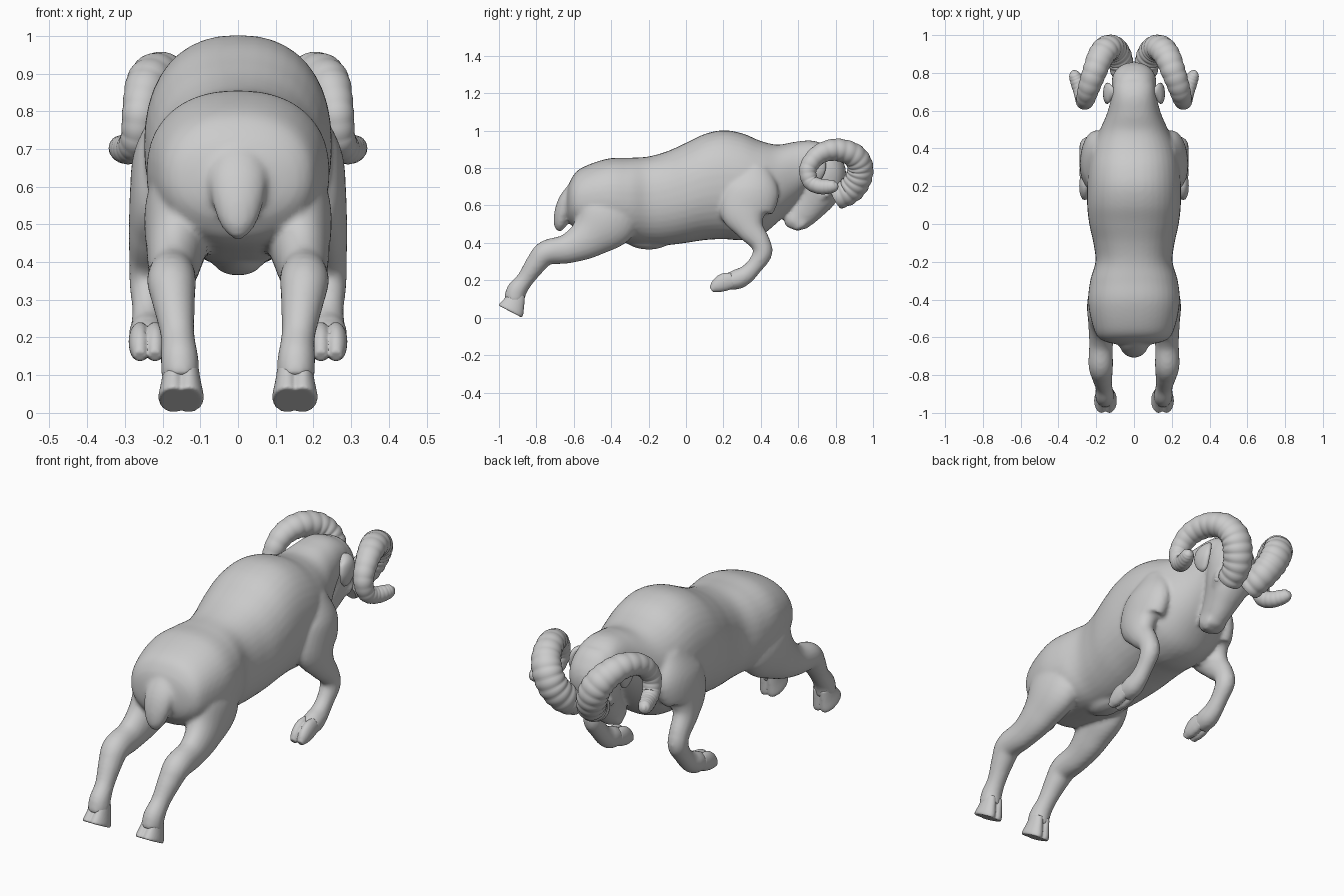
import bpy, bmesh, math
from mathutils import Vector


def spline(keys, steps):
    # Catmull-Rom through (x, y, z, side radius, other radius)
    k = [Vector(p) for p in keys]
    k = [k[0] * 2 - k[1]] + k + [k[-1] * 2 - k[-2]]
    out = []
    for i in range(1, len(k) - 2):
        a, b, c, d = k[i - 1:i + 3]
        for s in range(steps):
            t = s / steps
            out.append((b * 2 + (c - a) * t + (a * 2 - b * 5 + c * 4 - d) * t * t
                        + (b * 3 - a - c * 3 + d) * t ** 3) * 0.5)
    return out + [k[-2]]


def loft(bm, keys, sign=1, steps=6, sides=28, power=2.0, low=None, ridges=0, upright=False):
    # power / low: roundness of the upper / lower half of the section
    pts = spline(keys, steps)
    rings = []
    for i, p in enumerate(pts):
        c = Vector(p[:3])
        t = Vector(pts[min(i + 1, len(pts) - 1)][:3]) - Vector(pts[max(i - 1, 0)][:3])
        t = Vector((0, 1, 0)) if upright else t.normalized()
        side = (Vector((1, 0, 0)) - t * t.x).normalized()
        up = side.cross(t)
        f = i / (len(pts) - 1)
        g = 1 + (0.07 * abs(math.sin(math.pi * ridges * f)) - 0.045) * (1 - f * 0.7) if ridges else 1
        ring = []
        for j in range(sides):
            a = 2 * math.pi * j / sides
            u, v = math.cos(a), math.sin(a)
            e = 2 / (low if low and v < 0 else power)
            u, v = math.copysign(abs(u) ** e, u), math.copysign(abs(v) ** e, v)
            q = c + side * (u * p[3] * g) + up * (v * p[4] * g)
            ring.append(bm.verts.new((q.x * sign, q.y, q.z)))
        rings.append(ring)
    faces = [bm.faces.new((r[j], r[(j + 1) % sides], s[(j + 1) % sides], s[j]))
             for r, s in zip(rings, rings[1:]) for j in range(sides)]
    faces += [bm.faces.new(rings[0]), bm.faces.new(rings[-1])]
    bmesh.ops.recalc_face_normals(bm, faces=faces)


def finish(bm, name, mirror=False):
    me = bpy.data.meshes.new(name)
    bm.to_mesh(me)
    bm.free()
    ob = bpy.data.objects.new(name, me)
    bpy.context.collection.objects.link(ob)
    bpy.ops.object.select_all(action='DESELECT')
    ob.select_set(True)
    bpy.context.view_layer.objects.active = ob
    bpy.ops.object.shade_smooth_by_angle(angle=math.radians(50))
    if mirror:
        ob.modifiers.new("mirror", 'MIRROR')
    return ob


def fuse(ob, size, smooth):
    m = ob.modifiers.new("fuse", 'REMESH')
    m.mode, m.voxel_size, m.use_smooth_shade = 'VOXEL', size, True
    s = ob.modifiers.new("soften", 'SMOOTH')
    s.factor, s.iterations = 0.5, smooth


# Torso and neck: y, top z, bottom z, half width
bm = bmesh.new()
torso = [(-0.64, 0.67, 0.55, 0.08), (-0.615, 0.74, 0.50, 0.17), (-0.56, 0.80, 0.45, 0.212),
         (-0.42, 0.85, 0.42, 0.242), (-0.3, 0.855, 0.40, 0.232), (-0.2, 0.862, 0.388, 0.204),
         (-0.1, 0.89, 0.388, 0.215), (0, 0.935, 0.40, 0.237), (0.1, 0.982, 0.415, 0.248),
         (0.2, 1.002, 0.42, 0.248), (0.3, 0.986, 0.415, 0.243), (0.4, 0.945, 0.44, 0.225),
         (0.49, 0.925, 0.51, 0.185), (0.58, 0.94, 0.60, 0.145), (0.67, 0.947, 0.70, 0.12),
         (0.74, 0.925, 0.75, 0.108), (0.80, 0.88, 0.76, 0.085), (0.83, 0.84, 0.77, 0.05)]
loft(bm, [(0, y, (a + b) / 2, w, (a - b) / 2) for y, a, b, w in torso],
     power=2.3, low=2.15, upright=True, sides=40)
# Belly sheath
loft(bm, [(0, -0.34, 0.42, 0.02, 0.01), (0, -0.25, 0.405, 0.06, 0.035),
          (0, -0.15, 0.405, 0.06, 0.035), (0, -0.05, 0.43, 0.02, 0.01)])
# Tail
loft(bm, [(0, -0.57, 0.73, 0.05, 0.03), (0, -0.628, 0.64, 0.076, 0.045),
          (0, -0.657, 0.57, 0.07, 0.045), (0, -0.673, 0.50, 0.047, 0.035),
          (0, -0.68, 0.463, 0.015, 0.014)])
# Head, down to the muzzle
loft(bm, [(0, 0.71, 0.89, 0.085, 0.06), (0, 0.735, 0.84, 0.11, 0.09), (0, 0.745, 0.77, 0.118, 0.112),
          (0, 0.715, 0.68, 0.105, 0.108), (0, 0.66, 0.60, 0.078, 0.09),
          (0, 0.608, 0.54, 0.06, 0.075), (0, 0.58, 0.505, 0.055, 0.062),
          (0, 0.567, 0.475, 0.03, 0.035)], power=2.2)
hind_leg = [(0.12, -0.35, 0.70, 0.07, 0.10), (0.15, -0.42, 0.54, 0.096, 0.17),
            (0.166, -0.52, 0.43, 0.077, 0.115), (0.174, -0.63, 0.37, 0.063, 0.08),
            (0.176, -0.745, 0.347, 0.065, 0.067), (0.17, -0.80, 0.29, 0.056, 0.057),
            (0.16, -0.86, 0.205, 0.045, 0.046), (0.155, -0.905, 0.145, 0.05, 0.054),
            (0.153, -0.92, 0.09, 0.05, 0.055)]
front_leg = [(0.17, 0.37, 0.80, 0.05, 0.08), (0.2, 0.355, 0.68, 0.076, 0.145),
             (0.22, 0.315, 0.57, 0.068, 0.137), (0.236, 0.34, 0.48, 0.054, 0.079),
             (0.241, 0.395, 0.405, 0.048, 0.055), (0.241, 0.409, 0.345, 0.047, 0.052),
             (0.24, 0.367, 0.277, 0.041, 0.044), (0.24, 0.32, 0.23, 0.044, 0.049),
             (0.24, 0.277, 0.207, 0.05, 0.054), (0.24, 0.22, 0.19, 0.044, 0.045)]
for s in (1, -1):
    loft(bm, hind_leg, s)
    loft(bm, front_leg, s)
    # Brow and cheek
    loft(bm, [(0.075, 0.80, 0.70, 0.02, 0.02), (0.088, 0.765, 0.675, 0.03, 0.026),
              (0.08, 0.72, 0.64, 0.02, 0.02)], s)
    # Nostril and lip swelling
    loft(bm, [(0.033, 0.647, 0.535, 0.015, 0.015), (0.033, 0.622, 0.505, 0.027, 0.025),
              (0.028, 0.583, 0.48, 0.02, 0.02)], s)
fuse(finish(bm, "body"), 0.0105, 5)

# Hooves: two claws pressed together
for name, x, claw in (
        ("hind_hoof", 0.151, [(0, -0.90, 0.13, 0.025, 0.042), (0, -0.917, 0.085, 0.032, 0.056),
                              (0, -0.934, 0.045, 0.040, 0.070), (0, -0.94, 0.033, 0.038, 0.069)]),
        ("front_hoof", 0.24, [(0, 0.25, 0.20, 0.026, 0.042), (0, 0.205, 0.19, 0.030, 0.048),
                              (0, 0.165, 0.17, 0.027, 0.038), (0, 0.135, 0.15, 0.016, 0.016)])):
    bm = bmesh.new()
    for dx in (-0.02, 0.02):
        loft(bm, [(x + dx, *k[1:]) for k in claw])
    fuse(finish(bm, name, True), 0.005, 3)

# Curled, ridged horns
bm = bmesh.new()
loft(bm, [(0.06, 0.80, 0.64, 0.06, 0.065), (0.077, 0.875, 0.68, 0.069, 0.071),
          (0.108, 0.922, 0.745, 0.074, 0.071), (0.139, 0.93, 0.815, 0.074, 0.068),
          (0.175, 0.89, 0.872, 0.07, 0.064), (0.211, 0.80, 0.898, 0.064, 0.059),
          (0.242, 0.71, 0.872, 0.056, 0.052), (0.259, 0.654, 0.80, 0.048, 0.047),
          (0.268, 0.665, 0.73, 0.043, 0.043), (0.283, 0.71, 0.703, 0.040, 0.041),
          (0.303, 0.76, 0.70, 0.036, 0.038), (0.318, 0.795, 0.705, 0.027, 0.029),
          (0.325, 0.81, 0.71, 0.008, 0.01)], steps=14, ridges=26)
finish(bm, "horn", True)

# Ears
bm = bmesh.new()
loft(bm, [(0.10, 0.69, 0.86, 0.014, 0.025), (0.132, 0.695, 0.84, 0.022, 0.05),
          (0.142, 0.69, 0.79, 0.022, 0.055), (0.135, 0.685, 0.74, 0.016, 0.035),
          (0.13, 0.68, 0.72, 0.004, 0.006)])
finish(bm, "ear", True)

# Eyes
bm = bmesh.new()
loft(bm, [(0.094, 0.752 + 0.018 * math.sin(a), 0.66, 0.018 * math.cos(a) + 0.001,
           0.018 * math.cos(a) + 0.001) for a in (-1.57, -0.8, 0, 0.8, 1.57)], steps=3, sides=16)
finish(bm, "eye", True)
